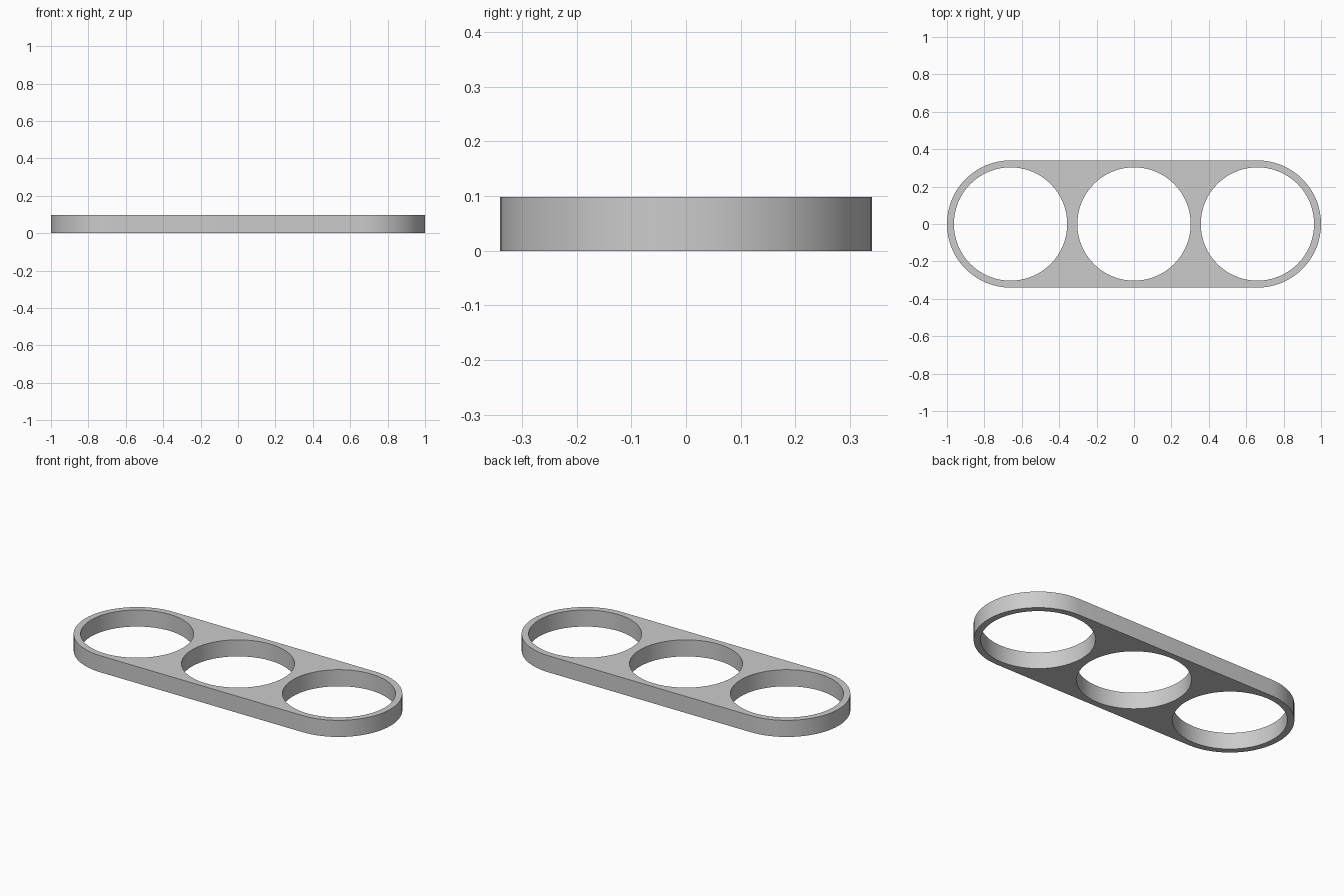
import bpy, bmesh
from math import cos, sin, pi, radians

cube = bpy.data.objects.get("Cube")
if cube:
    bpy.data.objects.remove(cube)

HEIGHT = 0.098
OUTER_R = 0.34
HOLE_R = 0.303
SPACING = 0.66
SEGMENTS = 64


def arc(cx, radius, start, sweep, steps):
    return [(cx + radius * cos(start + sweep * i / steps),
             radius * sin(start + sweep * i / steps), 0) for i in range(steps)]


def add_loop(bm, points):
    verts = [bm.verts.new(p) for p in points]
    return [bm.edges.new((a, b)) for a, b in zip(verts, verts[1:] + verts[:1])]


# Rounded outline: two half circles joined by straight sides
half = SEGMENTS // 2
outline = []
for side, start in ((1, -pi / 2), (-1, pi / 2)):
    cx = side * SPACING
    outline += arc(cx, OUTER_R, start, pi, half)
    outline.append((cx, side * OUTER_R, 0))

bm = bmesh.new()
edges = add_loop(bm, outline)

# Three round openings
for i in (-1, 0, 1):
    edges += add_loop(bm, arc(i * SPACING, HOLE_R, 0, 2 * pi, SEGMENTS))

# Fill the flat plate and give it thickness
bmesh.ops.triangle_fill(bm, edges=edges, use_beauty=True, use_dissolve=False)
result = bmesh.ops.extrude_face_region(bm, geom=bm.faces[:])
top = [v for v in result["geom"] if isinstance(v, bmesh.types.BMVert)]
bmesh.ops.translate(bm, verts=top, vec=(0, 0, HEIGHT))
bmesh.ops.recalc_face_normals(bm, faces=bm.faces[:])

mesh = bpy.data.meshes.new("three_hole_plate")
bm.to_mesh(mesh)
bm.free()
plate = bpy.data.objects.new("three_hole_plate", mesh)
bpy.context.collection.objects.link(plate)

# Plain grey material
grey = bpy.data.materials.new("plain_grey")
grey.use_nodes = True
color = (0.6, 0.6, 0.6, 1)
grey.diffuse_color = color
grey.node_tree.nodes["Principled BSDF"].inputs["Base Color"].default_value = color
mesh.materials.append(grey)

# Smooth round walls, crisp rims
bpy.ops.object.select_all(action="DESELECT")
plate.select_set(True)
bpy.context.view_layer.objects.active = plate
bpy.ops.object.shade_smooth_by_angle(angle=radians(30))
